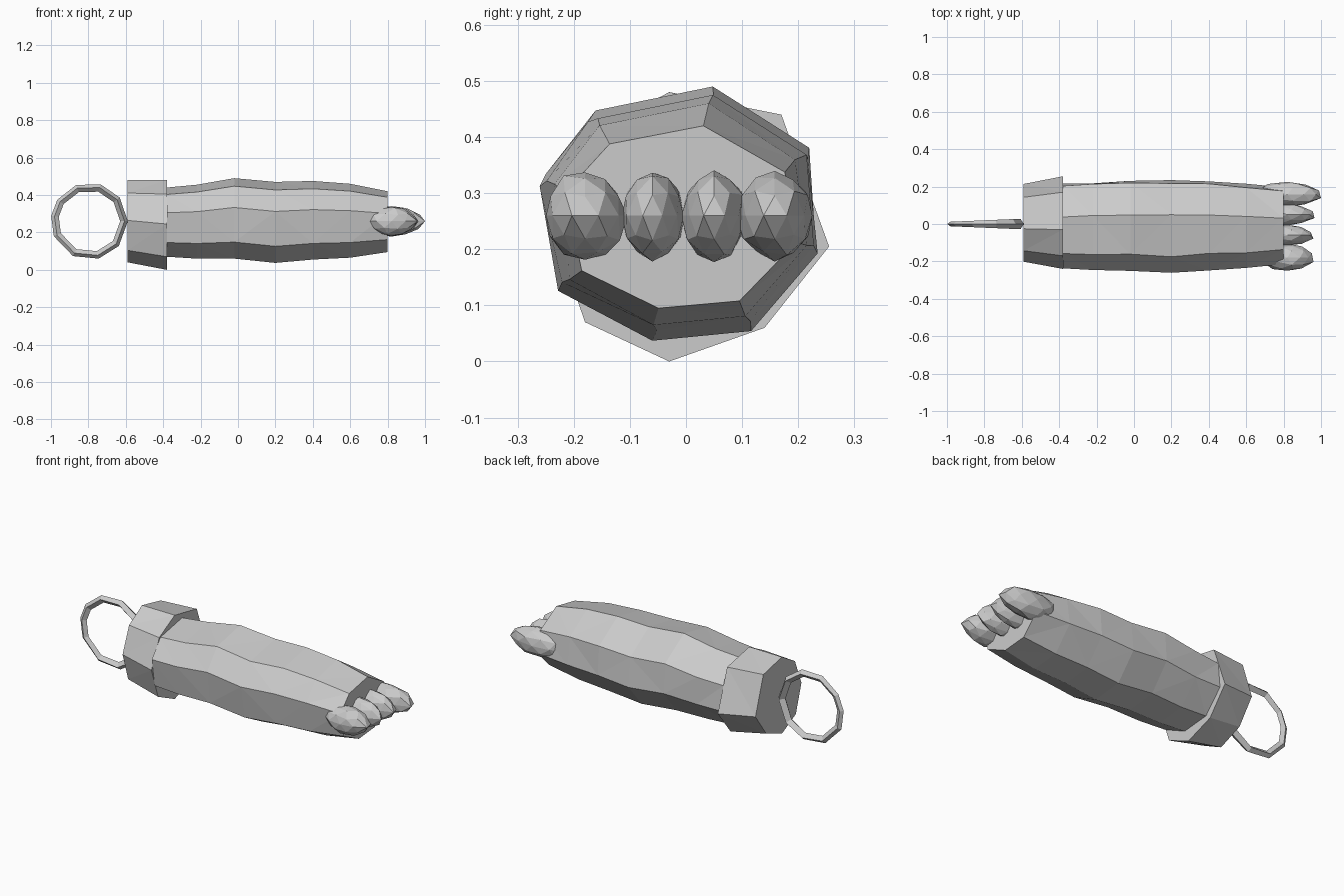
import bpy, bmesh, math, random
from mathutils import Vector

if "Cube" in bpy.data.objects:
    bpy.data.objects.remove(bpy.data.objects["Cube"])

random.seed(4)
grey = bpy.data.materials.new("grey")
grey.diffuse_color = (0.6, 0.6, 0.6, 1)
grey.use_nodes = True
grey.node_tree.nodes["Principled BSDF"].inputs["Base Color"].default_value = grey.diffuse_color


def finish(name, bm):
    bmesh.ops.recalc_face_normals(bm, faces=bm.faces[:])
    mesh = bpy.data.meshes.new(name)
    bm.to_mesh(mesh)
    bm.free()
    mesh.materials.append(grey)
    obj = bpy.data.objects.new(name, mesh)
    bpy.context.collection.objects.link(obj)


def bridge(bm, a, b):
    n = len(a)
    for i in range(n):
        bm.faces.new((a[i], a[(i + 1) % n], b[(i + 1) % n], b[i]))


def loft(name, sections):
    """Capped tube through rings of 3D points, with faceted triangles."""
    bm = bmesh.new()
    rings = [[bm.verts.new(p) for p in s] for s in sections]
    for a, b in zip(rings, rings[1:]):
        bridge(bm, a, b)
    sides = bm.faces[:]
    bm.faces.new(rings[0])
    bm.faces.new(rings[-1])
    bmesh.ops.triangulate(bm, faces=sides)
    finish(name, bm)


# Limb: irregular octagon scaled along x
octagon = [(0.045, 0.49), (-0.17, 0.445), (-0.262, 0.325), (-0.23, 0.13),
           (-0.06, 0.037), (0.12, 0.055), (0.235, 0.2), (0.222, 0.375)]
# x, width scale, bottom z, top z
stations = [(-0.38, 0.9, 0.07, 0.44), (-0.22, 0.94, 0.06, 0.455),
            (-0.02, 0.97, 0.06, 0.49), (0.2, 1.0, 0.037, 0.47),
            (0.4, 0.95, 0.055, 0.475), (0.6, 0.9, 0.065, 0.46),
            (0.8, 0.81, 0.095, 0.42)]
sections = []
for x, w, low, high in stations:
    wob = 0.006
    sections.append([(x, y * w + random.uniform(-wob, wob),
                      low + (z - 0.037) / 0.453 * (high - low))
                     for y, z in octagon])
loft("limb", sections)

# Cuff: flared band at the wide end
cuff = [(-0.03, 0.48), (-0.17, 0.405), (-0.24, 0.245), (-0.18, 0.07),
        (-0.03, 0.0), (0.14, 0.06), (0.255, 0.205), (0.17, 0.44)]
loft("cuff", [
    [(-0.59, y * 0.84, 0.04 + z * 0.915) for y, z in cuff],
    [(-0.38, y, z) for y, z in cuff]])

# Hanging ring: ten segments with a diamond section
bm = bmesh.new()
rings = []
for deg in (0, 38, 73, 110, 146, 172, 203, 245, 284, 320):
    a = math.radians(deg)
    d = Vector((math.cos(a), 0, math.sin(a)))
    half = 0.02 + 0.008 * d.x
    c = Vector((-0.795, 0, 0.26))
    rings.append([bm.verts.new(c + d * r + Vector((0, y, 0)))
                  for r, y in ((0.206, 0), (0.188, half),
                               (0.165, 0), (0.188, -half))])
for i, ring in enumerate(rings):
    bridge(bm, ring, rings[(i + 1) % len(rings)])
finish("ring", bm)

# Toes: rough faceted lumps, each ending in a point
toes = [(-0.18, 0.073, 0.96), (-0.06, 0.057, 0.96),
        (0.05, 0.057, 0.965), (0.158, 0.067, 1.0)]
for i, (y, ry, tip) in enumerate(toes):
    bm = bmesh.new()
    bmesh.ops.create_icosphere(bm, subdivisions=2, radius=1)
    front = max(bm.verts, key=lambda v: v.co.x)
    for v in bm.verts:
        s = random.uniform(0.95, 1.06)
        v.co = Vector((0.82 + v.co.x * (tip - 0.83) * s,
                       y + v.co.y * ry * s, 0.26 + v.co.z * 0.079 * s))
    front.co.x = tip
    finish("toe_%d" % (i + 1), bm)
